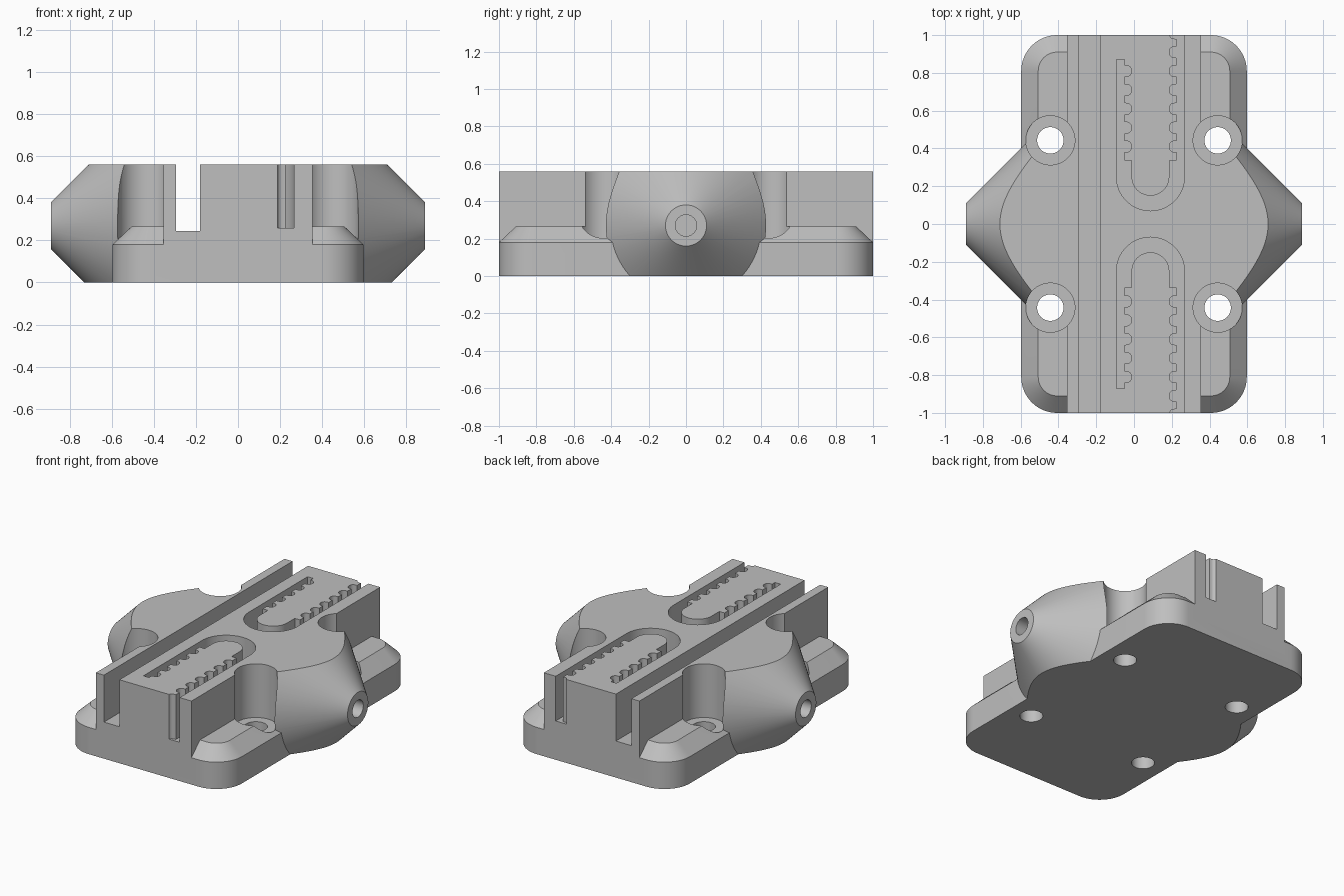
import bpy, bmesh
from math import sin, cos, pi

if "Cube" in bpy.data.objects:
    bpy.data.objects.remove(bpy.data.objects["Cube"], do_unlink=True)

grey = bpy.data.materials.new("plain grey")
grey.use_nodes = True
grey.diffuse_color = (0.52, 0.52, 0.52, 1)
grey.node_tree.nodes["Principled BSDF"].inputs["Base Color"].default_value = (0.52, 0.52, 0.52, 1)

TOP = 0.56       # deck height
AXLE_Z = 0.27    # height of the pivot axis


def loft(name, rings):
    """Closed solid through rings that have equal point counts."""
    bm = bmesh.new()
    loops = [[bm.verts.new(p) for p in ring] for ring in rings]
    n = len(loops[0])
    for a, b in zip(loops, loops[1:]):
        for i in range(n):
            j = (i + 1) % n
            bm.faces.new((a[i], a[j], b[j], b[i]))
    bm.faces.new(loops[0][::-1])
    bm.faces.new(loops[-1])
    bmesh.ops.recalc_face_normals(bm, faces=bm.faces)
    mesh = bpy.data.meshes.new(name)
    bm.to_mesh(mesh)
    bm.free()
    mesh.materials.append(grey)
    obj = bpy.data.objects.new(name, mesh)
    bpy.context.collection.objects.link(obj)
    return obj


def prism(name, outline, z0, z1):
    return loft(name, [[(x, y, z) for x, y in outline] for z in (z0, z1)])


def box(name, x0, x1, y0, y1, z0, z1):
    return prism(name, [(x0, y0), (x1, y0), (x1, y1), (x0, y1)], z0, z1)


def arc(cx, cy, r, start, end, steps):
    return [(cx + r * cos(start + (end - start) * i / steps),
             cy + r * sin(start + (end - start) * i / steps)) for i in range(steps + 1)]


def rounded_rect(hx, hy, r):
    pts = []
    for k, (sx, sy) in enumerate([(1, 1), (-1, 1), (-1, -1), (1, -1)]):
        pts += arc(sx * (hx - r), sy * (hy - r), r, k * pi / 2, (k + 1) * pi / 2, 16)
    return pts


def turned(name, stations, n=128):
    """Solid of revolution about the pivot axis, from (x, radius) stations."""
    return loft(name, [[(x, r * cos(2 * pi * i / n), AXLE_Z + r * sin(2 * pi * i / n))
                        for i in range(n)] for x, r in stations])


def combine(target, tool, operation):
    mod = target.modifiers.new(operation, 'BOOLEAN')
    mod.operation, mod.solver, mod.object = operation, 'EXACT', tool
    bpy.ops.object.select_all(action='DESELECT')
    target.select_set(True)
    bpy.context.view_layer.objects.active = target
    bpy.ops.object.modifier_apply(modifier=mod.name)
    bpy.data.objects.remove(tool, do_unlink=True)


# Base plate with rounded corners and a chamfered upper edge
lower, upper = rounded_rect(0.597, 1, 0.19), rounded_rect(0.507, 0.91, 0.10)
body = loft("carriage_body", [[(x, y, z) for x, y in ring]
                              for ring, z in ((lower, 0), (lower, 0.18), (upper, 0.265))])

# Raised belt block running the full length
combine(body, box("belt_block", -0.355, 0.355, -1, 1, 0.1, TOP), 'UNION')

# Conical pivot bosses, trimmed flat above and below
bosses = turned("pivot_bosses", [(-0.89, 0.11), (-0.4, 0.6), (0.4, 0.6), (0.89, 0.11)])
combine(bosses, box("boss_trim", -1, 1, -0.5, 0.5, 0, TOP), 'INTERSECT')
combine(body, bosses, 'UNION')

# Long side slot
combine(body, box("side_slot", -0.295, -0.18, -1.1, 1.1, 0.245, 1), 'DIFFERENCE')

# Blind pivot holes
for s in (-1, 1):
    combine(body, turned("pivot_hole", [(s * 0.6, 0.057), (s * 0.95, 0.057)], 48), 'DIFFERENCE')

# Screw recesses and through holes
for sx in (-1, 1):
    for sy in (-1, 1):
        for radius, floor in ((0.13, 0.2), (0.07, -0.1)):
            ring = arc(sx * 0.443, sy * 0.443, radius, 0, 2 * pi, 64)[:-1]
            combine(body, prism("screw_hole", ring, floor, 1), 'DIFFERENCE')

# Toothed belt grooves, one at each end
CX, ARC_Y, OUTER, MIDDLE, INNER = 0.087, 0.25, 0.18, 0.138, 0.10


def toothed_side(side, count, end):
    pts = [(CX + side * INNER, 0.335), (CX + side * MIDDLE, 0.335)]
    for k in range(count):
        y = 0.41 + 0.1 * k
        for i in range(11):
            a = pi * i / 10
            depth = (MIDDLE - INNER) * max(sin(a), 0) ** 0.6
            pts.append((CX + side * (MIDDLE - depth), y - 0.03 * cos(a)))
    return pts + [(CX + side * MIDDLE, end)]


groove = [(CX - OUTER, 0.87)] + arc(CX, ARC_Y, OUTER, pi, 2 * pi, 32)
groove += [(CX + OUTER, 1.1)] + toothed_side(1, 7, 1.1)[::-1]
groove += arc(CX, ARC_Y, INNER, 2 * pi, pi, 32) + toothed_side(-1, 5, 0.87)
for s in (1, -1):
    combine(body, prism("belt_groove", [(x, s * y) for x, y in groove], 0.26, 1), 'DIFFERENCE')

# Smooth curved walls, crisp edges
bpy.ops.object.select_all(action='DESELECT')
body.select_set(True)
bpy.context.view_layer.objects.active = body
bpy.ops.object.shade_smooth_by_angle(angle=pi / 7)
